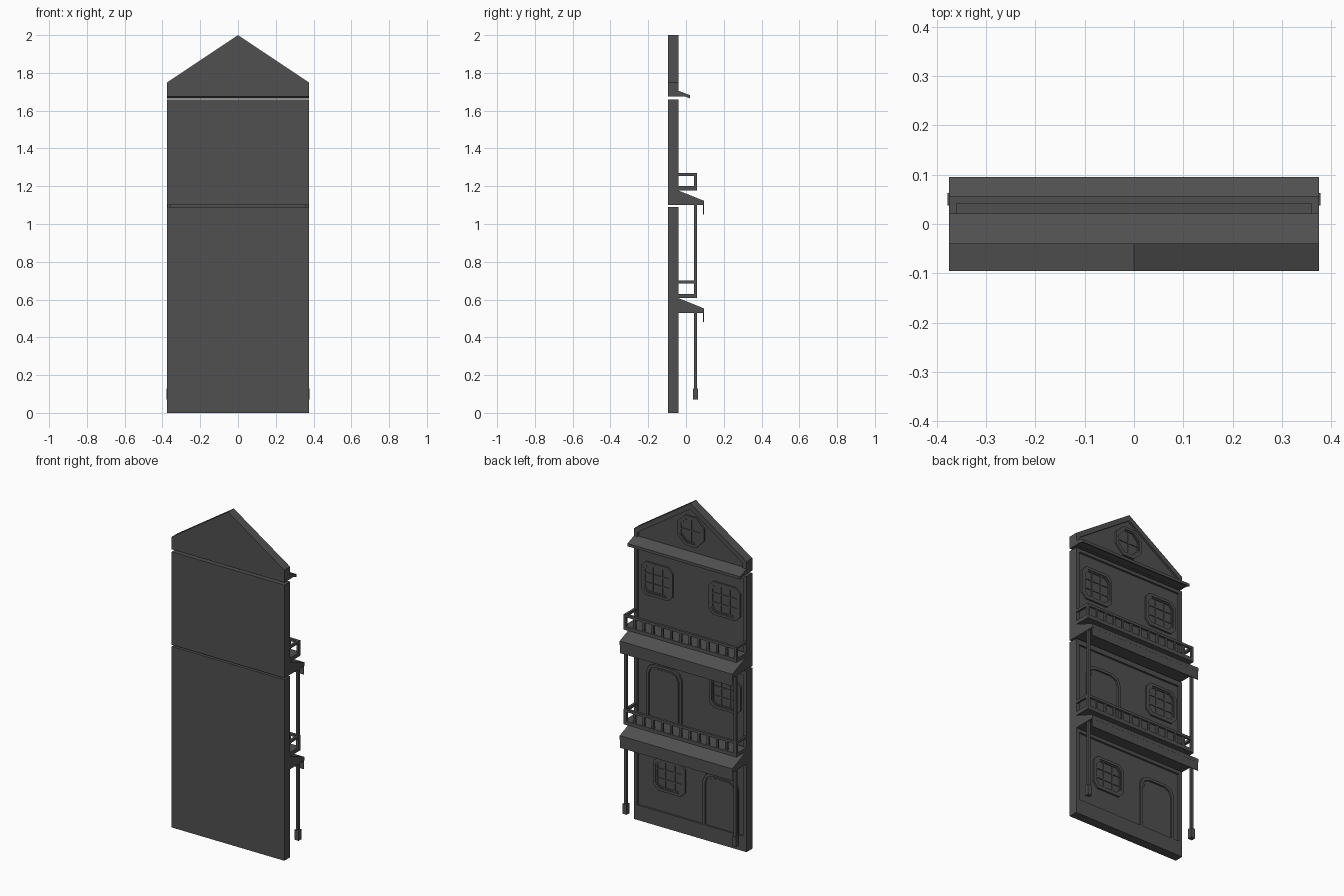
import bpy, bmesh

if "Cube" in bpy.data.objects:
    bpy.data.objects.remove(bpy.data.objects["Cube"])

grey = bpy.data.materials.new("dark_grey")
grey.diffuse_color = (0.08, 0.08, 0.08, 1)
grey.use_nodes = True
grey.node_tree.nodes["Principled BSDF"].inputs["Base Color"].default_value = grey.diffuse_color

BACK, PANEL, FACE = -0.095, -0.052, -0.04   # wall back, recessed panel, trim face


def finish(name, bm):
    bmesh.ops.recalc_face_normals(bm, faces=bm.faces)
    me = bpy.data.meshes.new(name)
    bm.to_mesh(me)
    bm.free()
    me.materials.append(grey)
    ob = bpy.data.objects.new(name, me)
    bpy.context.collection.objects.link(ob)
    return ob


def add_prism(bm, lo, hi):
    """Solid between two matching loops of points."""
    a = [bm.verts.new(p) for p in lo]
    b = [bm.verts.new(p) for p in hi]
    bm.faces.new(a)
    bm.faces.new(b)
    for i in range(len(a)):
        j = (i + 1) % len(a)
        bm.faces.new((a[i], a[j], b[j], b[i]))


def add_box(bm, x0, x1, y0, y1, z0, z1):
    pts = [(x0, y0), (x1, y0), (x1, y1), (x0, y1)]
    add_prism(bm, [(x, y, z0) for x, y in pts], [(x, y, z1) for x, y in pts])


def add_plate(bm, pts, y0, y1):
    """xz outline extruded along y."""
    add_prism(bm, [(x, y0, z) for x, z in pts], [(x, y1, z) for x, z in pts])


def add_ring(bm, outer, inner, y0, y1):
    """Frame between two xz outlines."""
    loops = [[bm.verts.new((x, y, z)) for x, z in pts]
             for pts, y in ((outer, y0), (outer, y1), (inner, y1), (inner, y0))]
    n = len(outer)
    for k in range(4):
        a, b = loops[k], loops[(k + 1) % 4]
        for i in range(n):
            j = (i + 1) % n
            bm.faces.new((a[i], a[j], b[j], b[i]))


def rect(x0, x1, z0, z1):
    return [(x0, z0), (x1, z0), (x1, z1), (x0, z1)]


def octagon(cx, cz, w, h, c):
    return [(cx + sx, cz + sz) for sx, sz in (
        (-w + c, -h), (w - c, -h), (w, -h + c), (w, h - c),
        (w - c, h), (-w + c, h), (-w, h - c), (-w, -h + c))]


def arch(cx, z0, z1, w, c):
    return [(cx - w, z0), (cx + w, z0), (cx + w, z1 - c), (cx + w - c * .3, z1 - c * .3),
            (cx + w - c, z1), (cx - w + c, z1), (cx - w + c * .3, z1 - c * .3), (cx - w, z1 - c)]


# Wall slabs with raised trim round the recessed panel of each storey
def wall(name, z0, z1, bays):
    bm = bmesh.new()
    add_box(bm, -.375, .375, BACK, PANEL, z0, z1)
    for b0, p0, p1, b1 in bays:
        add_ring(bm, rect(-.375, .375, b0, b1), rect(-.353, .353, p0, p1), PANEL, FACE)
    finish(name, bm)


wall("lower_wall", 0, 1.09, [(0, .09, .51, .555), (.555, .625, 1.06, 1.09)])
wall("upper_wall", 1.10, 1.66, [(1.10, 1.185, 1.64, 1.66)])

# Gable
bm = bmesh.new()
outer = [(-.375, 1.675), (.375, 1.675), (.375, 1.75), (0, 2), (-.375, 1.75)]
inner = [(-.35, 1.705), (.35, 1.705), (.35, 1.732), (0, 1.965), (-.35, 1.732)]
add_plate(bm, outer, BACK, PANEL)
add_ring(bm, outer, inner, PANEL, FACE)
finish("gable", bm)


# Windows: chamfered frame, inner sash and glazing bars
def window(name, cx, cz, w, h, c, bars):
    bm = bmesh.new()
    add_ring(bm, octagon(cx, cz, w, h, c), octagon(cx, cz, w - .016, h - .016, c * .85),
             PANEL - .002, FACE - .002)
    iw, ih = w - .014, h - .014
    add_ring(bm, octagon(cx, cz, iw, ih, c * .85), octagon(cx, cz, iw - .01, ih - .01, c * .75),
             PANEL - .002, FACE - .006)
    for i in range(1, bars + 1):
        t = 2 * i / (bars + 1) - 1
        x, z = cx + t * iw, cz + t * ih
        add_box(bm, x - .004, x + .004, PANEL - .002, FACE - .007, cz - ih, cz + ih)
        add_box(bm, cx - iw, cx + iw, PANEL - .002, FACE - .0075, z - .004, z + .004)
    finish(name, bm)


window("top_window_left", .225, 1.47, .105, .1, .03, 2)
window("top_window_right", -.225, 1.47, .105, .1, .03, 2)
window("middle_window", -.23, .91, .105, .1, .03, 2)
window("ground_window", .142, .313, .105, .1, .03, 2)
window("gable_window", 0, 1.83, .09, .09, .053, 1)


# Doors: arched frame and leaf
def door(name, cx, z0, z1):
    bm = bmesh.new()
    add_ring(bm, arch(cx, z0, z1, .118, .055), arch(cx, z0, z1 - .016, .102, .048),
             PANEL - .002, FACE - .002)
    add_plate(bm, arch(cx, z0, z1 - .028, .09, .042), PANEL - .002, PANEL + .003)
    finish(name, bm)


door("ground_door", -.2, .09, .41)
door("balcony_door", .178, .625, .965)


# Sloped awnings, extruded along x
def awning(name, profile, valance=None):
    bm = bmesh.new()
    add_prism(bm, [(-.375, y, z) for y, z in profile], [(.375, y, z) for y, z in profile])
    if valance:
        add_box(bm, -.375, .375, .091, .0945, *valance)
    finish(name, bm)


awning("cornice", [(-.042, 1.676), (-.042, 1.706), (.021, 1.682), (.021, 1.665), (-.005, 1.675)])
for name, z in (("lower", .53), ("upper", 1.10)):
    awning(name + "_awning", [(-.042, z), (-.042, z + .078), (.095, z + .023), (.095, z)],
           (z - .05, z + .01))

    # Balcony floor, rails and balusters
    bm = bmesh.new()
    f = z + .077
    add_box(bm, -.375, .375, -.042, .057, f, f + .023)
    add_box(bm, -.375, .375, .042, .057, f + .078, f + .093)
    for s in (-1, 1):
        x0, x1 = sorted((s * .36, s * .375))
        add_box(bm, x0, x1, -.042, .042, f + .078, f + .093)
        add_box(bm, x0, x1, .042, .057, f + .023, f + .078)
    for i in range(1, 12):
        x = -.3675 + .735 * i / 12
        add_box(bm, x - .007, x + .007, .044, .055, f + .023, f + .078)
    finish(name + "_balcony", bm)

# Posts, both sides
for s, side in ((1, "left"), (-1, "right")):
    x = s * .3645
    for name, z0, z1 in (("ground", .13, .531), ("middle", .63, 1.101)):
        bm = bmesh.new()
        add_box(bm, x - .0075, x + .0075, .042, .057, z0, z1)
        finish(f"{name}_post_{side}", bm)
    bm = bmesh.new()
    add_box(bm, x - .0135, x + .0135, .037, .063, .07, .13)
    finish("post_base_" + side, bm)
